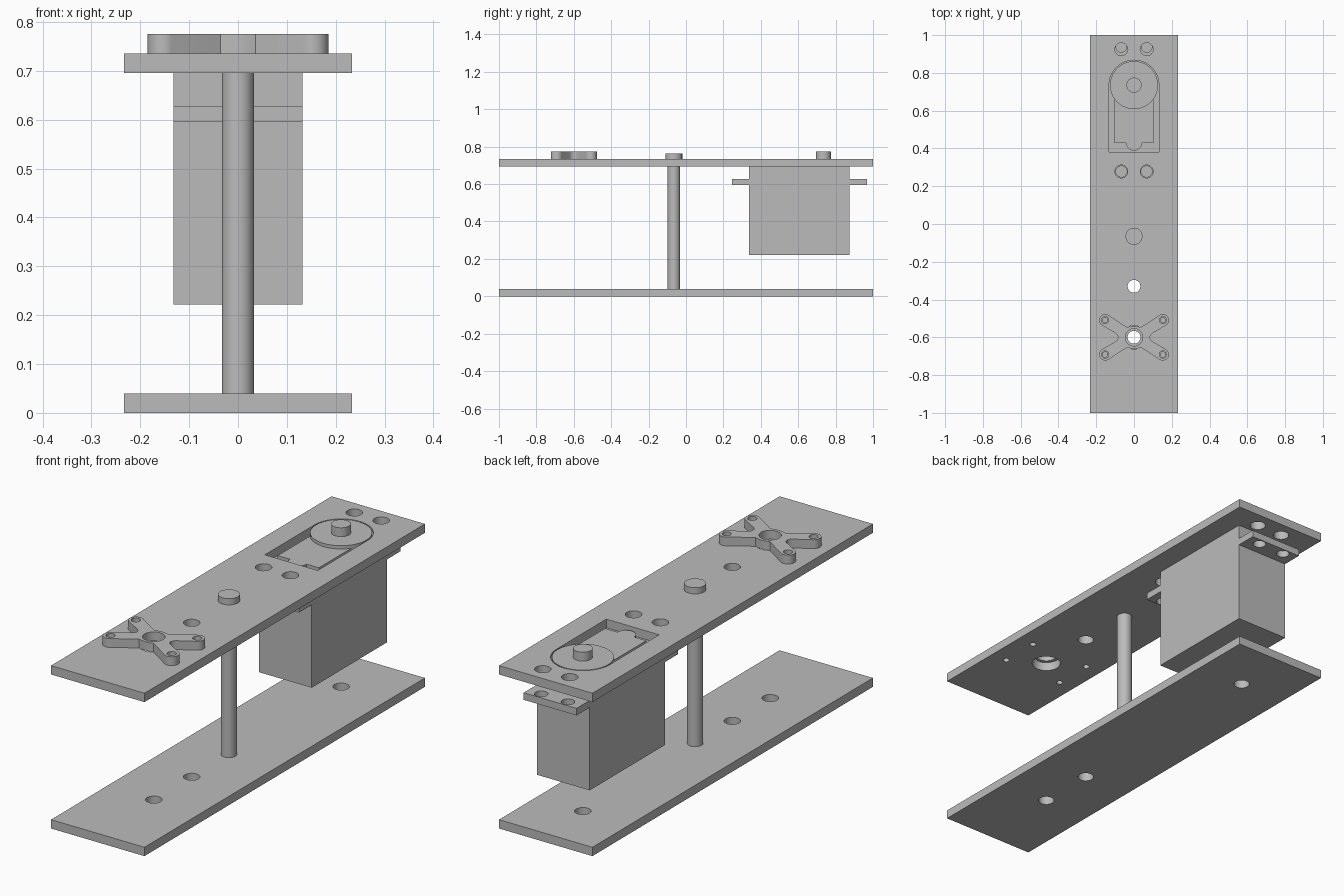
import bpy, bmesh
from math import cos, sin, pi, radians, atan2

old = bpy.data.objects.get("Cube")
if old:
    bpy.data.objects.remove(old, do_unlink=True)

grey = bpy.data.materials.new("plain grey")
grey.use_nodes = True
colour = (0.5, 0.5, 0.5, 1)
grey.diffuse_color = colour
grey.node_tree.nodes["Principled BSDF"].inputs["Base Color"].default_value = colour


def arc(x, y, r, a0=0, a1=2 * pi, n=40):
    """Points along an arc, both ends included."""
    return [(x + r * cos(a0 + (a1 - a0) * i / n), y + r * sin(a0 + (a1 - a0) * i / n))
            for i in range(n + 1)]


def circle(x, y, r, n=40):
    return arc(x, y, r, n=n)[:-1]


def rect(w, y0, y1):
    return [(-w, y0), (w, y0), (w, y1), (-w, y1)]


def slab(name, z0, z1, outline, holes=()):
    """Flat profile with holes, extruded from z0 to z1."""
    curve = bpy.data.curves.new(name + " profile", "CURVE")
    curve.dimensions = "2D"
    curve.fill_mode = "BOTH"
    curve.extrude = (z1 - z0) / 2
    for loop in [outline, *holes]:
        spline = curve.splines.new("POLY")
        spline.points.add(len(loop) - 1)
        for p, (x, y) in zip(spline.points, loop):
            p.co = (x, y, 0, 1)
        spline.use_cyclic_u = True
    tmp = bpy.data.objects.new(name + " profile", curve)
    bpy.context.collection.objects.link(tmp)
    bpy.context.view_layer.update()
    deps = bpy.context.evaluated_depsgraph_get()
    mesh = bpy.data.meshes.new_from_object(tmp.evaluated_get(deps))
    bpy.data.objects.remove(tmp, do_unlink=True)
    bpy.data.curves.remove(curve)

    bm = bmesh.new()
    bm.from_mesh(mesh)
    bmesh.ops.remove_doubles(bm, verts=bm.verts, dist=1e-5)
    bmesh.ops.recalc_face_normals(bm, faces=bm.faces)
    bmesh.ops.translate(bm, verts=bm.verts, vec=(0, 0, (z0 + z1) / 2))
    bm.to_mesh(mesh)
    bm.free()
    mesh.name = name
    mesh.materials.clear()
    mesh.materials.append(grey)
    obj = bpy.data.objects.new(name, mesh)
    bpy.context.collection.objects.link(obj)
    bpy.ops.object.select_all(action="DESELECT")
    obj.select_set(True)
    bpy.context.view_layer.objects.active = obj
    bpy.ops.object.shade_smooth_by_angle(angle=radians(30))
    return obj


SHAFT_Y, POST_Y, HORN_Y = 0.735, -0.065, -0.6
TIP_X, TIP_Y, TIP_R = 0.153, 0.091, 0.032
signs = (-1, 1)
tips = [(sx * TIP_X, HORN_Y + sy * TIP_Y) for sx in signs for sy in signs]

# Bottom plate with the post seated in it
slab("bottom_plate", 0, 0.04, rect(0.233, -1, 1),
     [circle(0, y, 0.034) for y in (HORN_Y, -0.33, SHAFT_Y)] + [circle(0, POST_Y, 0.033)])
slab("post", 0, 0.7, circle(0, POST_Y, 0.033))
slab("post_cap", 0.735, 0.763, circle(0, POST_Y, 0.045))

# Top plate with the motor opening and screw holes
opening = [(-0.132, 0.38), (0.132, 0.38)] + arc(0, SHAFT_Y, 0.132, 0, pi)
plate_screws = [circle(sx * 0.067, y, 0.034) for sx in signs for y in (0.278, 0.925)]
slab("top_plate", 0.695, 0.735, rect(0.233, -1, 1),
     [opening, circle(0, -0.33, 0.034), circle(0, HORN_Y, 0.062)] + plate_screws
     + [circle(x, y, 0.014, 20) for x, y in tips])

# Motor: case, mounting ears, gear cover, disc and shaft
slab("motor_case", 0.222, 0.696, rect(0.132, 0.337, 0.875))
slab("front_ear", 0.596, 0.628, rect(0.132, 0.245, 0.337),
     [circle(sx * 0.067, 0.278, 0.029) for sx in signs])
slab("back_ear", 0.596, 0.628, rect(0.132, 0.875, 0.969),
     [circle(sx * 0.067, 0.937, 0.028) for sx in signs])
cover = ([(0.103, 0.7), (-0.103, 0.7), (-0.103, 0.43)]
         + arc(0, 0.43, 0.042, pi, 2 * pi, 20) + [(0.103, 0.43)])
slab("gear_cover", 0.696, 0.72, cover)
slab("gear_disc", 0.696, 0.735, circle(0, SHAFT_Y, 0.127))
slab("motor_shaft", 0.735, 0.775, circle(0, SHAFT_Y, 0.04))

# Cross-shaped horn: one quarter outline, mirrored round
lean = atan2(0.07, 0.11)
quarter = ([(0.084, 0), (0.087, 0.011), (0.095, 0.02)]
           + arc(TIP_X, TIP_Y, TIP_R, lean - pi / 2, lean + pi / 2, 16)
           + [(0.036, 0.053), (0.02, 0.058), (0, 0.06)])
half = quarter + [(-x, y) for x, y in quarter[-2::-1]]
full = half + [(x, -y) for x, y in half[-2:0:-1]]
slab("cross_horn", 0.735, 0.775, [(x, y + HORN_Y) for x, y in full],
     [circle(0, HORN_Y, 0.046)] + [circle(x, y, 0.019, 24) for x, y in tips])
